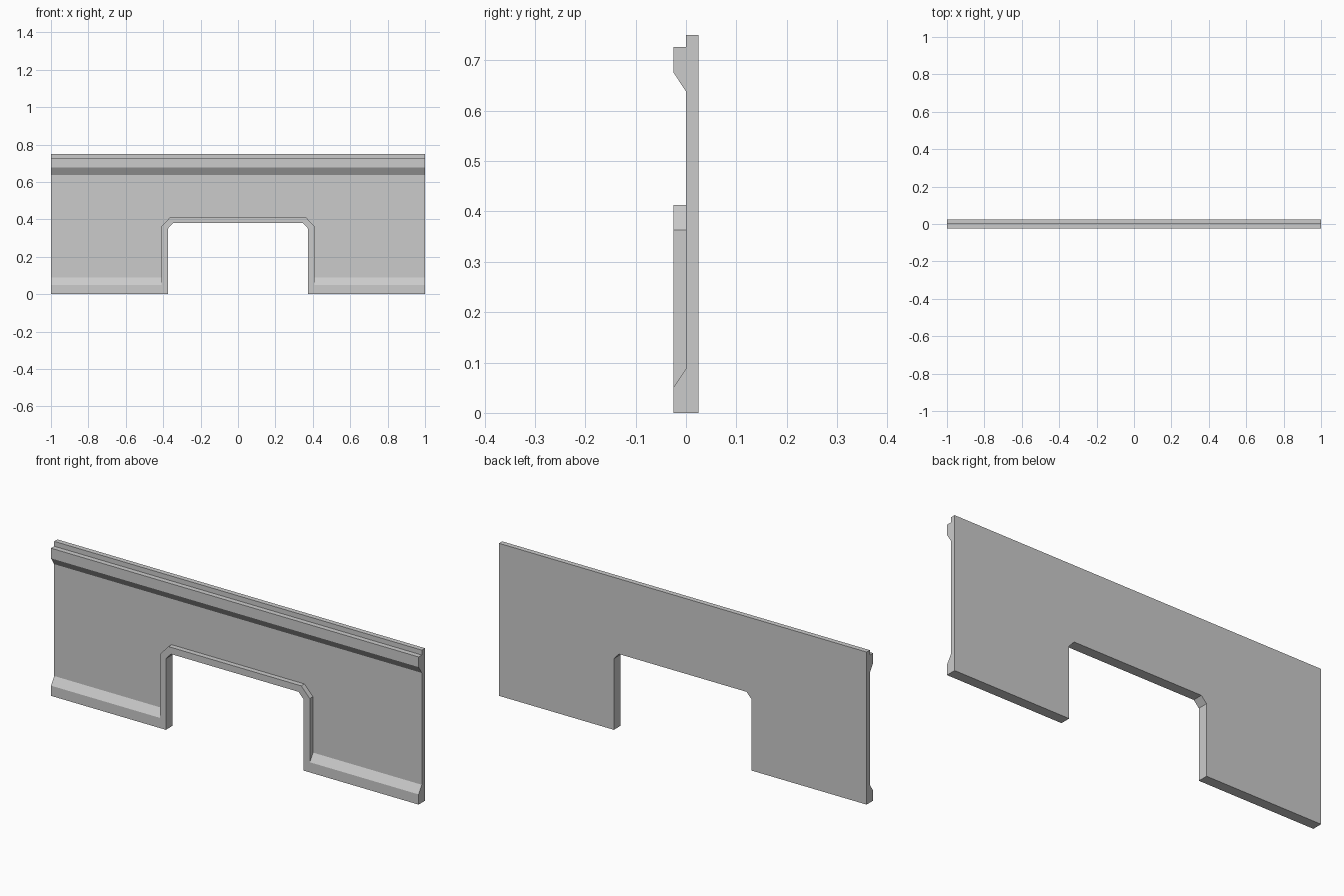
import bpy, bmesh
from mathutils import Vector

if "Cube" in bpy.data.objects:
    bpy.data.objects.remove(bpy.data.objects["Cube"])


def prism(name, points, offset):
    """Closed solid from a planar outline pushed along an offset."""
    bm = bmesh.new()
    face = bm.faces.new([bm.verts.new(p) for p in points])
    ext = bmesh.ops.extrude_face_region(bm, geom=[face], use_keep_orig=True)
    verts = [g for g in ext["geom"] if isinstance(g, bmesh.types.BMVert)]
    bmesh.ops.translate(bm, verts=verts, vec=Vector(offset))
    bmesh.ops.recalc_face_normals(bm, faces=bm.faces)
    mesh = bpy.data.meshes.new(name)
    bm.to_mesh(mesh)
    bm.free()
    obj = bpy.data.objects.new(name, mesh)
    bpy.context.collection.objects.link(obj)
    return obj


def arch(name, half, top, cham_x, cham_z, bottom, y0, y1):
    """Doorway-shaped block with chamfered upper corners."""
    right = [(half, bottom), (half, top - cham_z), (half - cham_x, top)]
    outline = right + [(-x, z) for x, z in reversed(right)]
    return prism(name, [(x, y0, z) for x, z in outline], (0, y1 - y0, 0))


def boolean(target, tool, operation):
    mod = target.modifiers.new(operation.title(), "BOOLEAN")
    mod.object, mod.operation, mod.solver = tool, operation, "EXACT"
    bpy.context.view_layer.objects.active = target
    bpy.ops.object.modifier_apply(modifier=mod.name)
    bpy.data.objects.remove(tool)


# Wall panel: side profile with base plinth, recessed face and top rail
profile = [(0.025, 0), (-0.025, 0), (-0.025, 0.05), (0, 0.088),
           (0, 0.638), (-0.025, 0.676), (-0.025, 0.726), (0, 0.726),
           (0, 0.75), (0.025, 0.75)]
panel = prism("wall_panel", [(-1, y, z) for y, z in profile], (2, 0, 0))

# Raised frame around the opening
frame = arch("opening_frame", 0.408, 0.413, 0.047, 0.05, 0, -0.025, 0.01)
boolean(panel, frame, "UNION")

# Opening cut through panel and frame
cutter = arch("opening_cutter", 0.375, 0.38, 0.028, 0.03, -0.1, -0.1, 0.1)
cutter.hide_render = True
boolean(panel, cutter, "DIFFERENCE")
